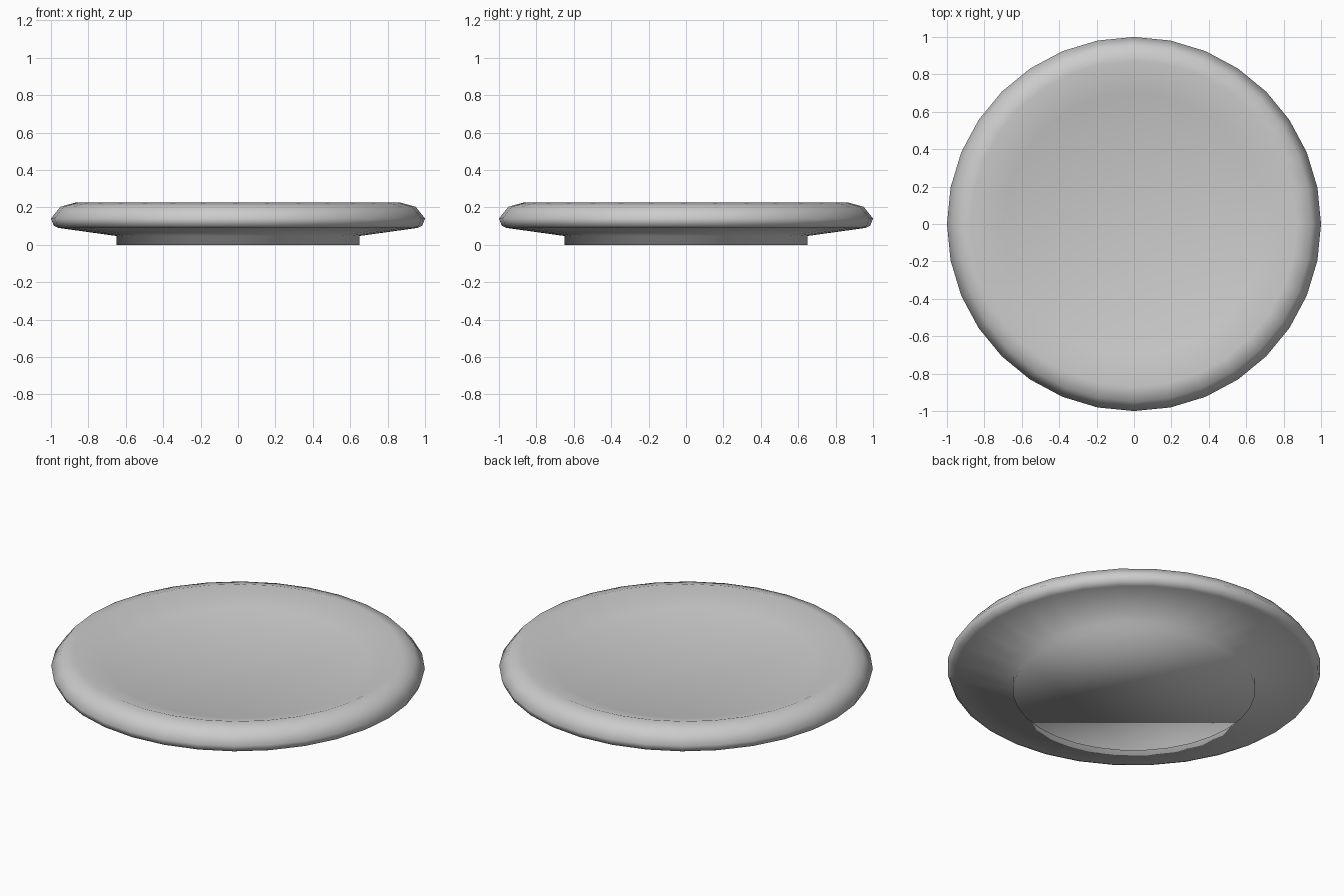
import bpy, bmesh, math

if "Cube" in bpy.data.objects:
    bpy.data.objects.remove(bpy.data.objects["Cube"])

SIDES = 32

# Half profile (radius, height): foot, underside, rounded rim, dished top
PROFILE = [
    (0.65, 0.0), (0.65, 0.047),
    (0.96, 0.09), (0.985, 0.102), (1.0, 0.14),
    (0.95, 0.203), (0.87, 0.225),
    (0.70, 0.165),
]


def lathe(name, profile, sides):
    bm = bmesh.new()
    rings = []
    for r, z in profile:
        rings.append([bm.verts.new((r * math.cos(2 * math.pi * i / sides),
                                    r * math.sin(2 * math.pi * i / sides), z))
                      for i in range(sides)])
    for low, high in zip(rings, rings[1:]):
        for i in range(sides):
            j = (i + 1) % sides
            bm.faces.new((low[i], low[j], high[j], high[i]))
    # Flat foot base and dish floor
    bm.faces.new(rings[0][::-1])
    bm.faces.new(rings[-1])
    for f in bm.faces:
        f.smooth = True
    mesh = bpy.data.meshes.new(name)
    bm.to_mesh(mesh)
    bm.free()
    obj = bpy.data.objects.new(name, mesh)
    bpy.context.collection.objects.link(obj)
    return obj


# Shallow round plate
lathe("plate", PROFILE, SIDES)
